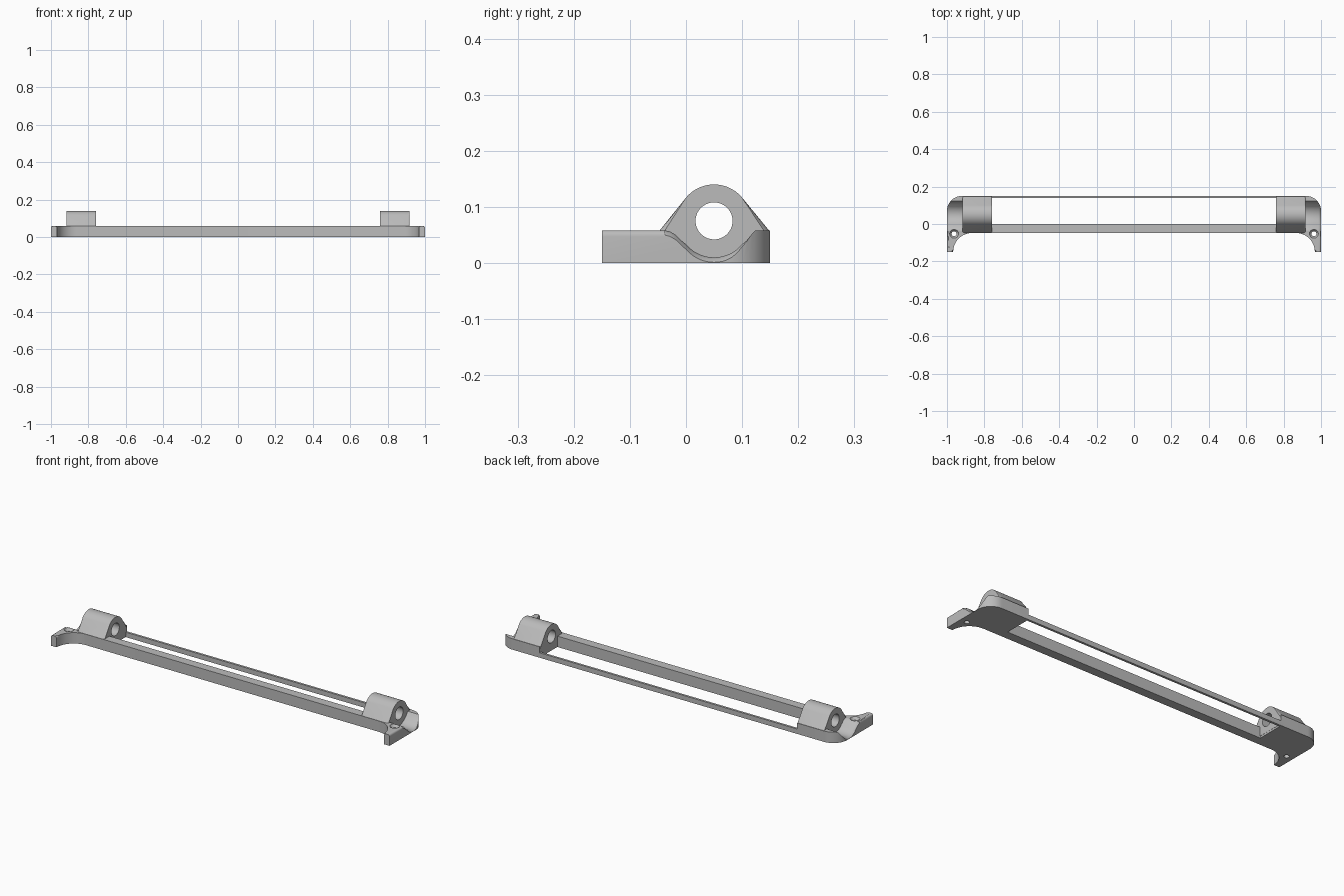
import bpy, bmesh
from math import sin, cos, radians, pi
from mathutils import Matrix, Vector

cube = bpy.data.objects.get("Cube")
if cube:
    bpy.data.objects.remove(cube, do_unlink=True)

TOP = 0.058                    # plate thickness
AXIS_Y, AXIS_Z = 0.05, 0.075   # bore axis
BACK, FRONT, TIP = 0.15, -0.048, -0.15

grey = bpy.data.materials.new("light_grey")
grey.use_nodes = True
grey.diffuse_color = (0.5, 0.5, 0.5, 1)
grey.node_tree.nodes["Principled BSDF"].inputs["Base Color"].default_value = (0.5, 0.5, 0.5, 1)


def arc(cx, cy, r, a0, a1, n):
    return [(cx + r * cos(radians(a0 + (a1 - a0) * i / n)),
             cy + r * sin(radians(a0 + (a1 - a0) * i / n))) for i in range(n + 1)]


def finish(name, bm):
    bmesh.ops.recalc_face_normals(bm, faces=bm.faces)
    me = bpy.data.meshes.new(name)
    bm.to_mesh(me)
    bm.free()
    me.materials.append(grey)
    ob = bpy.data.objects.new(name, me)
    bpy.context.collection.objects.link(ob)
    return ob


def loft(sections):
    """Solid through a list of matching 3D rings."""
    bm = bmesh.new()
    rings = [[bm.verts.new(p) for p in ring] for ring in sections]
    n = len(rings[0])
    for a, b in zip(rings, rings[1:]):
        for i in range(n):
            bm.faces.new((a[i], a[(i + 1) % n], b[(i + 1) % n], b[i]))
    bm.faces.new(rings[0])
    bm.faces.new(rings[-1])
    return bm


def box(name, lo, hi):
    lo, hi = Vector(lo), Vector(hi)
    bm = bmesh.new()
    bmesh.ops.create_cube(bm, size=1, matrix=Matrix.Translation((lo + hi) / 2)
                          @ Matrix.Diagonal((*(hi - lo), 1)))
    return finish(name, bm)


def cone(name, centre, r1, r2, depth, turn=0):
    bm = bmesh.new()
    bmesh.ops.create_cone(bm, cap_ends=True, segments=40, radius1=r1, radius2=r2, depth=depth,
                          matrix=Matrix.Translation(centre) @ Matrix.Rotation(turn, 4, 'Y'))
    return finish(name, bm)


def combine(target, tool, operation):
    """Apply a boolean and remove the tool."""
    tool.hide_render = True
    mod = target.modifiers.new("boolean", 'BOOLEAN')
    mod.operation, mod.object, mod.solver = operation, tool, 'EXACT'
    bpy.context.view_layer.update()
    dg = bpy.context.evaluated_depsgraph_get()
    me = bpy.data.meshes.new_from_object(target.evaluated_get(dg))
    target.modifiers.clear()
    target.data = me
    bpy.data.objects.remove(tool, do_unlink=True)


# Frame plate: half outline with rounded back corner, arm and concave front fillet
half = arc(0.92, 0.07, 0.08, 90, 0, 12) + [(1, TIP)]
half += arc(0.865, TIP, -FRONT + 0.054, 0, 90, 12)
outline = half + [(-x, y) for x, y in reversed(half)]
bm = loft([[(x, y, z) for x, y in outline] for z in (0, TOP)])
rim = []
for e in bm.edges:
    mid = (e.verts[0].co + e.verts[1].co) / 2
    if min(v.co.z for v in e.verts) > TOP - 0.001 and TIP + 0.001 < mid.y < 0.069:
        rim.append(e)
bmesh.ops.bevel(bm, geom=rim, offset=0.011, segments=4, profile=0.5, affect='EDGES')
frame = finish("bracket_frame", bm)

# Central opening, and the back rail cut down to a thin strip
combine(frame, box("opening", (-0.76, 0, -0.1), (0.76, 0.138, 0.2)), 'DIFFERENCE')
combine(frame, box("rail_cut", (-0.76, 0.1, 0.026), (0.76, 0.2, 0.2)), 'DIFFERENCE')

# Rounded saddle in each end, flared at the outer rim
saddle = [(-0.037, TOP), (-0.028, 0.056), (-0.018, 0.05), (-0.008, 0.04)]
saddle += arc(AXIS_Y, AXIS_Z, 0.065, 220, 320, 14)
saddle += [(0.108, 0.04), (0.116, 0.05), (0.125, TOP + 0.002), (0.125, 0.2), (-0.037, 0.2)]

# Bearing block profile: round top with tangent sides
block = [(-0.047, 0.01), (-0.047, TOP)] + arc(AXIS_Y, AXIS_Z, 0.065, 140, 40, 20)
block += [(0.148, TOP), (0.148, 0.01)]

for s in (-1, 1):
    sections = [[(s * x, y, z - drop) for y, z in saddle]
                for x, drop in ((0.915, 0), (0.986, 0), (0.994, 0.004), (1.004, 0.012))]
    combine(frame, finish("saddle", loft(sections)), 'DIFFERENCE')

    # Bearing block with softened end rims
    bm = loft([[(s * x, y, z) for y, z in block] for x in (0.759, 0.917)])
    rim = [e for e in bm.edges
           if abs(e.verts[0].co.x - e.verts[1].co.x) < 0.001
           and min(v.co.z for v in e.verts) > TOP - 0.001]
    bmesh.ops.bevel(bm, geom=rim, offset=0.009, segments=3, profile=0.5, affect='EDGES')
    combine(frame, finish("bearing_block", bm), 'UNION')
    combine(frame, cone("bore", (s * 0.84, AXIS_Y, AXIS_Z), 0.033, 0.033, 0.3, pi / 2), 'DIFFERENCE')

    # Countersunk screw hole in the arm
    combine(frame, cone("screw_hole", (s * 0.962, -0.052, 0.03), 0.013, 0.013, 0.2), 'DIFFERENCE')
    combine(frame, cone("countersink", (s * 0.962, -0.052, 0.053), 0.011, 0.029, 0.024), 'DIFFERENCE')

# Smooth curved surfaces, keep hard edges
for ob in bpy.context.selected_objects:
    ob.select_set(False)
bpy.context.view_layer.objects.active = frame
frame.select_set(True)
bpy.ops.object.shade_smooth_by_angle(angle=radians(30))
